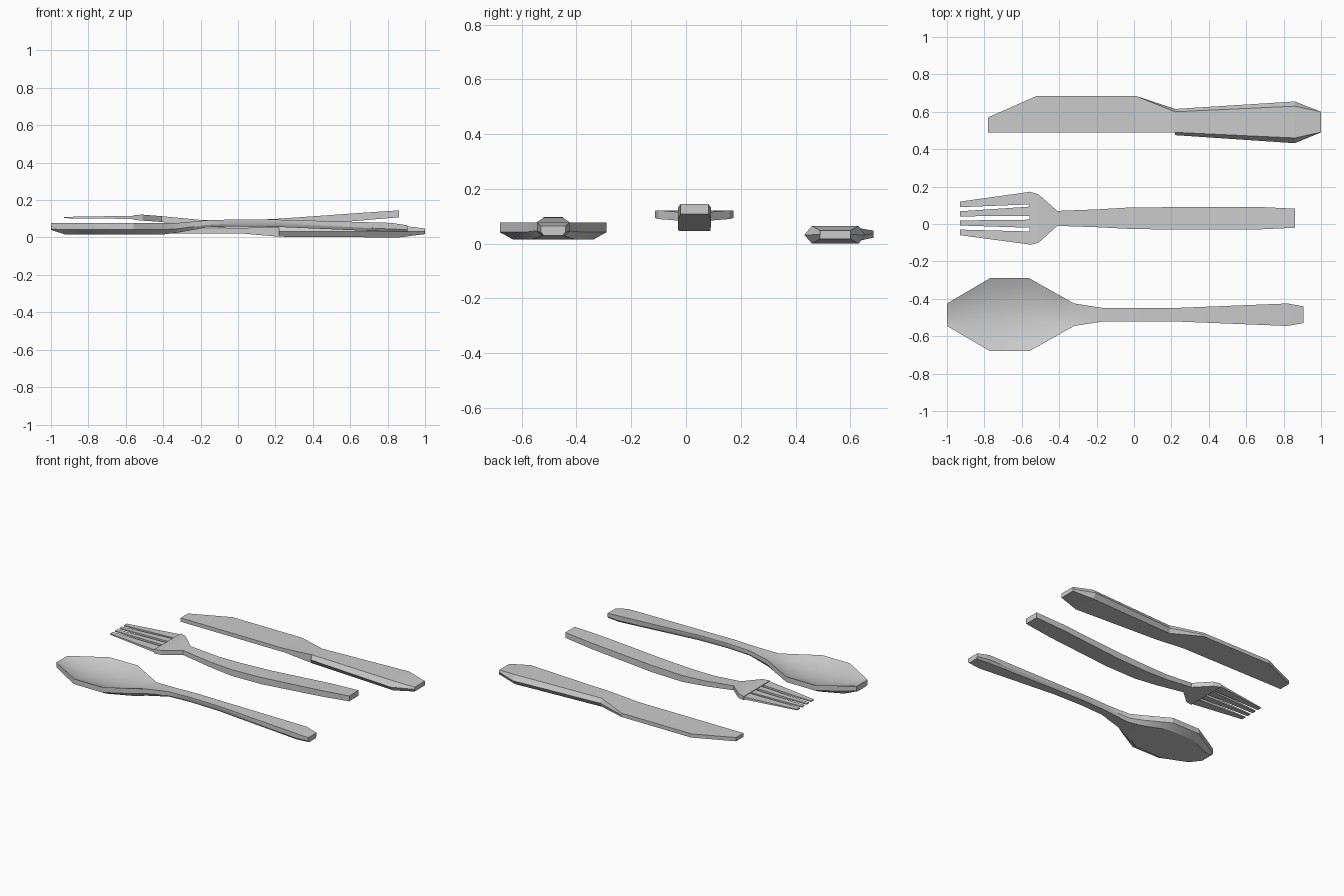
import bpy, bmesh


def loft(name, rings, smooth=False):
    """Skin a row of equal-sized point rings and cap both ends."""
    bm = bmesh.new()
    loops = [[bm.verts.new(p) for p in ring] for ring in rings]
    n = len(loops[0])
    for a, b in zip(loops, loops[1:]):
        for i in range(n):
            j = (i + 1) % n
            bm.faces.new((a[i], a[j], b[j], b[i]))
    bm.faces.new(loops[0])
    bm.faces.new(loops[-1])
    bmesh.ops.remove_doubles(bm, verts=bm.verts, dist=0.0001)
    bmesh.ops.recalc_face_normals(bm, faces=bm.faces)
    mesh = bpy.data.meshes.new(name)
    bm.to_mesh(mesh)
    bm.free()
    ob = bpy.data.objects.new(name, mesh)
    bpy.context.collection.objects.link(ob)
    if smooth:
        bpy.context.view_layer.objects.active = ob
        ob.select_set(True)
        bpy.ops.object.shade_smooth_by_angle(angle=0.5)
        ob.select_set(False)
    return ob


def box_ring(x, y0, y1, z0, z1):
    return [(x, y0, z0), (x, y1, z0), (x, y1, z1), (x, y0, z1)]


def hex_ring(x, outer0, inner0, inner1, outer1, z0, z1):
    m = (z0 + z1) / 2
    return [(x, outer0, m), (x, inner0, z0), (x, inner1, z0),
            (x, outer1, m), (x, inner1, z1), (x, inner0, z1)]


def spoon_ring(x, w, bottom, mid, top, dip):
    """Upright rim, bevelled underside, hollowed top."""
    c = -0.485
    ring = [(x, c - w, mid), (x, c - 0.75 * w, bottom),
            (x, c + 0.75 * w, bottom), (x, c + w, mid)]
    for t in (1, 0.75, 0.4, 0, -0.4, -0.75, -1):
        ring.append((x, c + t * w, top - dip * (1 - t * t)))
    return ring


# Knife: flat blade running into a six-sided handle with a step at the edge
loft("knife", [hex_ring(*r) for r in (
    (-0.78, 0.49, 0.49, 0.57, 0.57, 0.022, 0.048),
    (-0.52, 0.49, 0.49, 0.685, 0.685, 0.022, 0.048),
    (0.01, 0.49, 0.49, 0.685, 0.685, 0.022, 0.048),
    (0.22, 0.49, 0.49, 0.60, 0.615, 0.004, 0.062),
    (0.22, 0.475, 0.49, 0.60, 0.615, 0.004, 0.062),
    (0.86, 0.432, 0.46, 0.63, 0.655, 0.0, 0.065),
    (1.0, 0.49, 0.49, 0.60, 0.60, 0.018, 0.048))])

# Fork: head and bent handle
loft("fork_handle", [box_ring(*r) for r in (
    (-0.56, -0.113, 0.174, 0.094, 0.12),
    (-0.51, -0.10, 0.158, 0.09, 0.122),
    (-0.41, -0.01, 0.07, 0.083, 0.114),
    (-0.20, -0.017, 0.078, 0.058, 0.094),
    (-0.03, -0.026, 0.088, 0.047, 0.09),
    (0.20, -0.03, 0.09, 0.053, 0.099),
    (0.65, -0.03, 0.092, 0.09, 0.131),
    (0.86, -0.02, 0.082, 0.108, 0.145))])

# Fork tines
for i, (a0, a1, b0, b1) in enumerate((
        (-0.06, -0.03, -0.11, -0.04), (-0.008, 0.019, -0.02, 0.023),
        (0.041, 0.068, 0.043, 0.093), (0.09, 0.12, 0.105, 0.172))):
    loft(f"fork_tine_{i + 1}", [
        box_ring(-0.93, a0, a1, 0.103, 0.110),
        box_ring(-0.555, b0, b1, 0.099, 0.116)])

# Spoon: hollow bowl and slightly arched handle
loft("spoon", [spoon_ring(*r) for r in (
    (-1.0, 0.06, 0.04, 0.045, 0.078, 0.0),
    (-0.92, 0.107, 0.015, 0.042, 0.078, 0.022),
    (-0.77, 0.195, 0.015, 0.042, 0.078, 0.045),
    (-0.56, 0.195, 0.015, 0.042, 0.078, 0.045),
    (-0.40, 0.105, 0.016, 0.042, 0.077, 0.02),
    (-0.32, 0.06, 0.026, 0.047, 0.078, 0.0),
    (-0.165, 0.036, 0.054, 0.067, 0.092, 0.0),
    (0.0, 0.036, 0.06, 0.076, 0.097, 0.0),
    (0.22, 0.036, 0.056, 0.073, 0.095, 0.0),
    (0.82, 0.06, 0.03, 0.045, 0.078, 0.0),
    (0.905, 0.045, 0.03, 0.042, 0.065, 0.0))], smooth=True)
